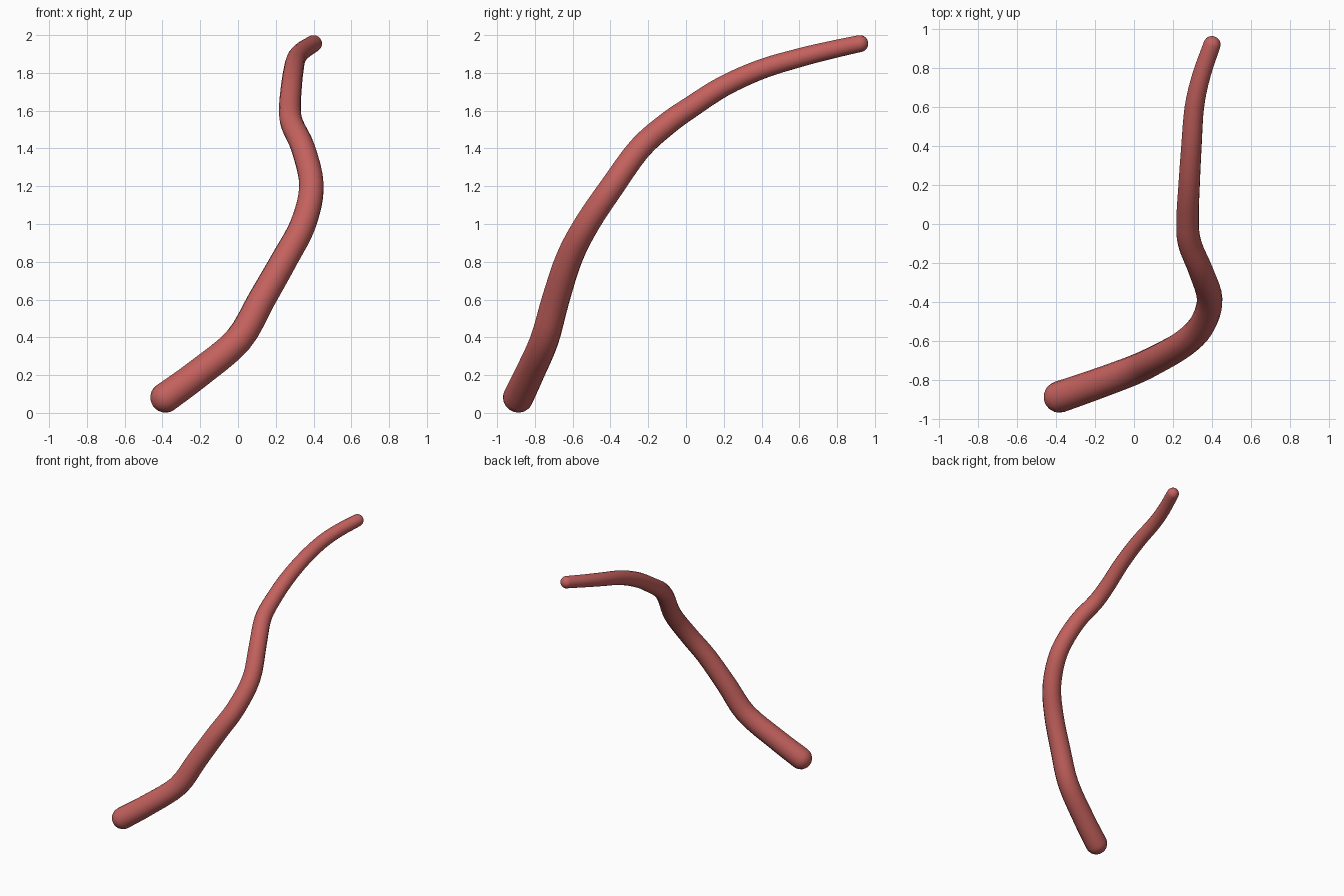
import bpy, math
from mathutils import Vector

if "Cube" in bpy.data.objects:
    bpy.data.objects.remove(bpy.data.objects["Cube"])

# Centre line of the tapering tube, thick end first
path = [Vector(p) for p in [
    (-.383, -.888, .082), (-.215, -.83, .205), (0, -.75, .385), (.125, -.69, .6),
    (.25, -.618, .82), (.345, -.525, 1.0), (.389, -.39, 1.2), (.345, -.245, 1.4),
    (.286, -.1, 1.53), (.275, .02, 1.615), (.283, .2, 1.73), (.295, .4, 1.82),
    (.31, .6, 1.88), (.345, .76, 1.92), (.4, .92, 1.955)]]
R0, R1 = .081, .045
STEPS = 4


def catmull(a, b, c, d, t):
    return .5 * (2 * b + (c - a) * t + (2 * a - 5 * b + 4 * c - d) * t * t
                 + (3 * b - a - 3 * c + d) * t ** 3)


# Smooth samples with a linear taper
ext = [2 * path[0] - path[1]] + path + [2 * path[-1] - path[-2]]
n = len(path) - 1
samples = []
for i in range(n):
    for s in range(STEPS):
        t = s / STEPS
        samples.append((catmull(*ext[i:i + 4], t), R0 + (R1 - R0) * (i + t) / n))
samples.append((path[-1], R1))


# Rounded ends
def dome(centre, direction, r):
    d = direction.normalized()
    angles = [math.radians(a) for a in (15, 30, 45, 60, 75, 88)]
    return [(centre + d * r * math.sin(a), r * math.cos(a)) for a in angles]


start = dome(path[0], path[0] - path[1], R0)[::-1]
end = dome(path[-1], path[-1] - path[-2], R1)
points = start + samples + end

# Tube
curve = bpy.data.curves.new("curved_tube", 'CURVE')
curve.dimensions = '3D'
curve.bevel_depth = 1
curve.bevel_resolution = 6
curve.use_fill_caps = True
spline = curve.splines.new('POLY')
spline.points.add(len(points) - 1)
for sp, (co, r) in zip(spline.points, points):
    sp.co = (*co, 1)
    sp.radius = r
spline.use_smooth = True
tube = bpy.data.objects.new("curved_tube", curve)
bpy.context.collection.objects.link(tube)

mat = bpy.data.materials.new("red")
mat.diffuse_color = (.55, .12, .11, 1)
mat.use_nodes = True
mat.node_tree.nodes["Principled BSDF"].inputs["Base Color"].default_value = mat.diffuse_color
curve.materials.append(mat)

# Turn the swept curve into a smooth mesh
bpy.context.view_layer.objects.active = tube
tube.select_set(True)
bpy.ops.object.convert(target='MESH')
bpy.ops.object.shade_smooth()
